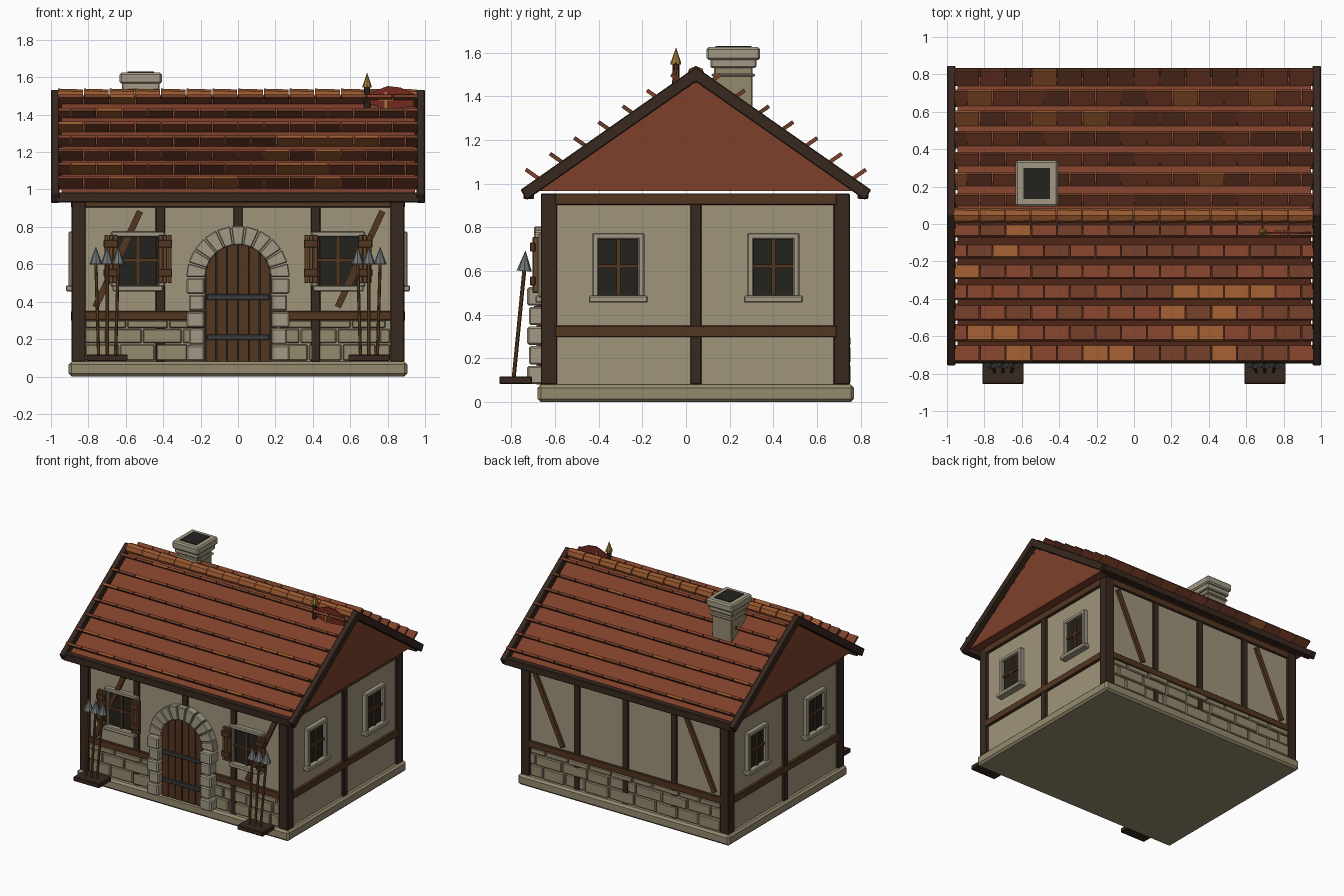
import bpy, bmesh, math, random
from mathutils import Matrix, Vector

if "Cube" in bpy.data.objects:
    bpy.data.objects.remove(bpy.data.objects["Cube"])

random.seed(4)
CY = 0.045            # the house body sits slightly behind the origin
FRONT, BACK = -0.64, 0.73


def mat(name, hexcol):
    rgb = [int(hexcol[i:i + 2], 16) / 255 for i in (0, 2, 4)]
    m = bpy.data.materials.new(name)
    m.diffuse_color = [((c + 0.055) / 1.055) ** 2.4 if c > 0.04 else c / 12.92 for c in rgb] + [1]
    m.use_nodes = True
    m.node_tree.nodes["Principled BSDF"].inputs["Base Color"].default_value = m.diffuse_color
    return m


PLASTER = mat("plaster", "A0957C")
STONE = mat("stone", "958A6E")
PALE = mat("pale_stone", "A29A84")
BEAM = mat("dark_beam", "38281F")
WOOD = mat("wood", "533621")
SHUT = mat("shutter_wood", "67482A")
ROOF = mat("roof", "7E402B")
TILES = [ROOF, mat("tile_dark", "6B3A26"), mat("tile_orange", "98582F")]
DARK = mat("dark_opening", "25221D")
IRON = mat("iron", "3A3A3C")
STEEL = mat("steel", "6F7373")
GOLD = mat("gold", "A07C34")
RED = mat("flag_red", "75291F")


def finish(name, bm, m, bevel=0):
    bmesh.ops.recalc_face_normals(bm, faces=bm.faces)
    me = bpy.data.meshes.new(name)
    bm.to_mesh(me)
    bm.free()
    ob = bpy.data.objects.new(name, me)
    bpy.context.collection.objects.link(ob)
    me.materials.append(m)
    if bevel:
        b = ob.modifiers.new("bevel", 'BEVEL')
        b.width, b.segments = bevel, 1
    return ob


def boxes(name, items, m, bevel=0):
    """items: (x0, x1, y0, y1, z0, z1[, rotation axis, angle])"""
    bm = bmesh.new()
    for it in items:
        x0, x1, y0, y1, z0, z1 = it[:6]
        rot = Matrix.Rotation(it[7], 4, it[6]) if len(it) > 6 else Matrix()
        mid = Matrix.Translation(((x0 + x1) / 2, (y0 + y1) / 2, (z0 + z1) / 2))
        bmesh.ops.create_cube(bm, size=1, matrix=mid @ rot @ Matrix.Diagonal((x1 - x0, y1 - y0, z1 - z0, 1)))
    return finish(name, bm, m, bevel)


def extrude(name, polys, axis, a, b, m, bevel=0):
    """Extrude 2D outlines along x (points are y,z) or y (points are x,z)."""
    bm = bmesh.new()
    for pts in polys:
        vs = [bm.verts.new((a, p, q) if axis == 'X' else (p, a, q)) for p, q in pts]
        f = bm.faces.new(vs)
        r = bmesh.ops.extrude_face_region(bm, geom=[f])
        d = Vector((b - a, 0, 0)) if axis == 'X' else Vector((0, b - a, 0))
        bmesh.ops.translate(bm, vec=d, verts=[v for v in r['geom'] if isinstance(v, bmesh.types.BMVert)])
    return finish(name, bm, m, bevel)


def cones(name, items, m, seg=8):
    """items: (bottom point, top point, bottom radius, top radius)"""
    bm = bmesh.new()
    for p, q, r1, r2 in items:
        p, q = Vector(p), Vector(q)
        d = q - p
        mx = Matrix.Translation((p + q) / 2) @ d.to_track_quat('Z', 'Y').to_matrix().to_4x4()
        bmesh.ops.create_cone(bm, cap_ends=True, segments=seg, radius1=r1, radius2=r2, depth=d.length, matrix=mx)
    return finish(name, bm, m)


# Base slab and plaster body
boxes("base_slab", [(-.905, .905, -.68, .77, 0, .08)], STONE, .015)
boxes("plaster_walls", [(-.87, .87, FRONT, BACK, .07, .95)], PLASTER)

# Timber frame
posts = [(s * .8525 - .0375, s * .8525 + .0375, y - .0375, y + .0375, .08, .955)
         for s in (-1, 1) for y in (-.6275, .7125)]
posts += [(x - .025, x + .025, y - .015, y + .015, .08, .95)
          for x in (-.415, 0, .415) for y in (FRONT, BACK)]
posts += [(s * .875 - .015, s * .875 + .015, CY - .025, CY + .025, .08, .95) for s in (-1, 1)]
boxes("timber_posts", posts, BEAM, .004)
rails = [(-.86, .86, y - .018, y + .018, z, z + .05) for y in (FRONT, BACK) for z in (.3, .905)]
rails += [(s * .875 - .018, s * .875 + .018, -.6, .69, z, z + .053) for s in (-1, 1) for z in (.297, .903)]
boxes("timber_rails", rails, WOOD, .004)
lean = math.atan2(.24, .515)
boxes("diagonal_braces", [(x - .017, x + .017, y - .02, y + .02, .345, .91, 'Y', lean)
                          for x in (-.643, .653) for y in (FRONT, BACK)], WOOD)

# Stone courses along the foot of the front and back walls
stones = []
for y in (FRONT, BACK):
    for row, (z0, z1) in enumerate([(.085, .172), (.178, .255), (.26, .3)]):
        x = -.815 - (.1 if row % 2 else 0)
        while x < .8:
            w = random.uniform(.17, .23)
            a, b = max(x, -.82), min(x + w, .82)
            if b - a > .03:
                t = random.uniform(.012, .024)
                stones.append((a, b - .008, y - t, y + t, z0, z1))
            x += w
boxes("foundation_stones", stones, STONE, .006)

# Roof body, verge boards and eave boards
extrude("roof_body", [[(CY - .765, .967), (CY + .765, .967), (CY, 1.503)]], 'X', -.945, .945, ROOF)
verge = [(-.803, .972), (0, 1.535), (.803, .972), (.775, .925), (0, 1.467), (-.775, .925)]
for s, side in ((-1, "left"), (1, "right")):
    extrude(side + "_verge_board", [[(CY + h, z) for h, z in verge]], 'X', s * .955, s * 1.0, BEAM, .005)
boxes("eave_boards", [(-.975, .975, CY + s * .765 - .025, CY + s * .765 + .025, .93, .985)
                      for s in (-1, 1)], BEAM, .005)

# Tile courses: plates tipped up against the slope, in running bond
groups = [[], [], []]
for s in (-1, 1):
    for k in range(7):
        h, z = .113 + .111 * k - .041, 1.5 - .0725 * k - .0285
        y = CY + s * h
        edges = [-.962 + .1375 * i - (.069 if k % 2 else 0) for i in range(16)]
        for a, b in zip(edges, edges[1:]):
            a, b = max(a, -.962), min(b, .962)
            if b - a > .03:
                groups[random.choice((0, 0, 0, 1, 1, 2))].append(
                    (a + .003, b - .003, y - .05, y + .05, z - .009, z + .009, 'X', s * math.radians(35)))
for g, m, n in zip(groups, TILES, ("red", "dark", "orange")):
    boxes("roof_tiles_" + n, g, m)
cones("ridge_tiles", [((-.962 + .1375 * i, CY, 1.497), (-.83 + .1375 * i, CY, 1.497), .042, .038)
                      for i in range(14)], TILES[2], 8)


# Chimney
def tier(w, d, z0, z1):
    return (-.52 - w, -.52 + w, .217 - d, .217 + d, z0, z1)


boxes("chimney_stack", [tier(.085, .088, 1.1, 1.57)], STONE, .005)
boxes("chimney_collar", [tier(.1, .105, 1.53, 1.572), tier(.095, .1, 1.49, 1.505)], PALE, .006)
boxes("chimney_cap", [tier(.113, .123, 1.566, 1.625)], PALE, .01)
boxes("chimney_flue", [tier(.07, .083, 1.6, 1.63)], DARK)


# Windows: built facing -y at a point, then turned for the side walls
def window(name, x, y, angle, shutters):
    hw = .12
    parts = [boxes(name + "_frame", [(-hw, -.09, -.035, .02, .48, .77), (.09, hw, -.035, .02, .48, .77),
                                     (-hw, hw, -.035, .02, .745, .775)], PALE, .006),
             boxes(name + "_sill", [(-.135, .135, -.05, .02, .455, .488)], PALE, .006),
             boxes(name + "_glass", [(-.1, .1, -.012, .01, .485, .75)], DARK),
             boxes(name + "_bars", [(-.009, .009, -.024, .005, .488, .746),
                                    (-.09, .09, -.024, .005, .613, .63)], WOOD)]
    if shutters:
        parts[0].scale = parts[2].scale = parts[3].scale = (1.2, 1, 1)
        leaf, band = [], []
        for s in (-1, 1):
            c = s * .145
            leaf += [(c + i * .024 - .011, c + i * .024 + .011, -.062, -.035, .5, .757) for i in (-1, 0, 1)]
            band += [(c - .038, c + .038, -.074, -.05, z, z + .04) for z in (.535, .69)]
        parts += [boxes(name + "_shutters", leaf, SHUT, .003), boxes(name + "_shutter_bands", band, WOOD, .003)]
    for p in parts:
        p.location = (x, y, 0)
        p.rotation_euler.z = angle


for s, side in ((-1, "left"), (1, "right")):
    window("front_window_" + side, s * .535, FRONT, 0, True)
    for dy, end in ((-.355, "front"), (.355, "back")):
        window(f"{side}_window_{end}", s * .87, CY + dy, s * math.pi / 2, False)

# Arched door with iron straps
planks = []
for i in range(6):
    a, b = -.174 + i * .058 + .003, -.174 + (i + 1) * .058 - .003
    top = [.53 + math.sqrt(max(0, .176 ** 2 - x * x)) for x in (a, (a + b) / 2, b)]
    planks.append([(a, .08), (b, .08), (b, top[2]), ((a + b) / 2, top[1]), (a, top[0])])
extrude("door_planks", planks, 'Y', -.685, -.64, WOOD)
arc = [(.18 * math.cos(math.pi * i / 12), .53 + .18 * math.sin(math.pi * i / 12)) for i in range(13)]
extrude("door_back", [[(-.18, .08), (.18, .08)] + arc], 'Y', -.668, -.63, DARK)
boxes("door_straps", [(-.165, .165, -.697, -.68, z, z + .03) for z in (.195, .41)], IRON, .003)

# Stone arch and jambs
vous = []
for i in range(11):
    a0, a1 = math.pi * i / 11 + .012, math.pi * (i + 1) / 11 - .012
    vous.append([(r * math.cos(a), .53 + r * math.sin(a))
                 for r, a in ((.175, a0), (.277, a0), (.277, a1), (.175, a1))])
extrude("door_arch", vous, 'Y', -.695, -.62, PALE, .005)
jambs = []
for i in range(5):
    w = .262 if i % 2 else .275
    for s in (-1, 1):
        a, b = sorted((s * .178, s * w))
        jambs.append((a, b, -.727 + .008 * (i % 2), -.62, .082 + i * .09, .166 + i * .09))
boxes("door_jambs", jambs, PALE, .008)

# Spear racks beside the door
for s, side in ((-1, "left"), (1, "right")):
    boxes(f"{side}_rack_base", [(s * .7 - .11, s * .7 + .11, -.855, -.705, .083, .117)], BEAM, .004)
    xs = [s * .7 + d for d in (-.06, 0, .06)]
    cones(f"{side}_spear_shafts", [((.75 * x + s * .175, -.79, .1), (x, -.74, .61), .009, .009) for x in xs], SHUT)
    cones(f"{side}_spear_heads", [((x, -.741, .6), (x, -.735, .695), .035, 0) for x in xs], STEEL)

# Finial and small banner on the ridge
cones("finial_post", [((.69, -.046, 1.43), (.69, -.046, 1.555), .018, .015)], BEAM)
cones("finial_tip", [((.69, -.046, 1.545), (.69, -.046, 1.56), .024, .024),
                     ((.69, -.046, 1.56), (.69, -.046, 1.625), .022, 0)], GOLD)
flag = [(.7, 1.515), (.8, 1.553), (.87, 1.545), (.945, 1.508), (.94, 1.445), (.79, 1.43), (.7, 1.46)]
extrude("banner", [flag], 'Y', -.052, -.042, RED)
boxes("banner_cross", [(.783, .797, -.058, -.036, 1.43, 1.52),
                       (.75, .83, -.058, -.036, 1.476, 1.49)], GOLD)
